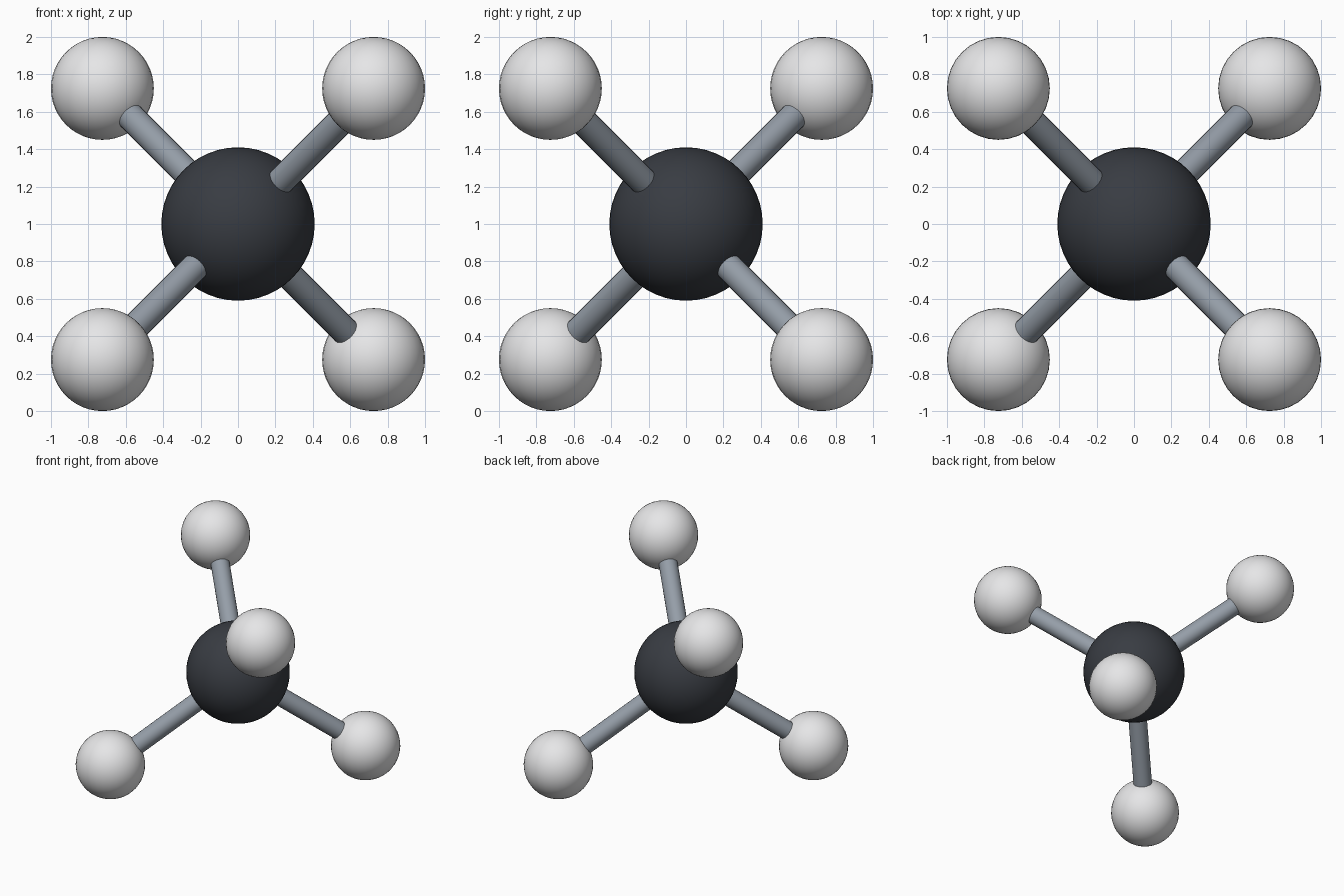
import bpy
from mathutils import Vector

cube = bpy.data.objects.get("Cube")
if cube:
    bpy.data.objects.remove(cube, do_unlink=True)


def make_material(name, rgb):
    mat = bpy.data.materials.new(name)
    mat.use_nodes = True
    mat.diffuse_color = (*rgb, 1)
    mat.node_tree.nodes["Principled BSDF"].inputs["Base Color"].default_value = (*rgb, 1)
    return mat


charcoal = make_material("charcoal", (0.04, 0.045, 0.055))
white = make_material("white", (0.85, 0.85, 0.86))
steel = make_material("steel grey", (0.3, 0.34, 0.39))

CENTRE = Vector((0, 0, 1))
OFFSET, BALL_RADIUS, CORE_RADIUS, ROD_RADIUS = 0.725, 0.275, 0.41, 0.075


def finish(name, mat):
    obj = bpy.context.object
    obj.name = name
    obj.data.materials.append(mat)
    bpy.ops.object.shade_smooth_by_angle()
    return obj


def ball(name, location, radius, segments, rings, mat):
    bpy.ops.mesh.primitive_uv_sphere_add(
        segments=segments, ring_count=rings, radius=radius, location=location)
    return finish(name, mat)


def rod(name, start, end, mat):
    axis = end - start
    bpy.ops.mesh.primitive_cylinder_add(
        vertices=24, radius=ROD_RADIUS, depth=axis.length,
        location=(start + end) / 2, rotation=axis.to_track_quat("Z", "Y").to_euler())
    return finish(name, mat)


# Large central ball
ball("central_ball", CENTRE, CORE_RADIUS, 48, 24, charcoal)

# Four outer balls on rods, at alternate corners of a cube
corners = {
    "front_left_upper": (1, -1, 1),
    "front_right_lower": (-1, -1, -1),
    "back_right_upper": (-1, 1, 1),
    "back_left_lower": (1, 1, -1),
}
for label, signs in corners.items():
    tip = CENTRE + Vector(signs) * OFFSET
    ball(label + "_ball", tip, BALL_RADIUS, 32, 24, white)
    rod(label + "_rod", CENTRE, tip, steel)
